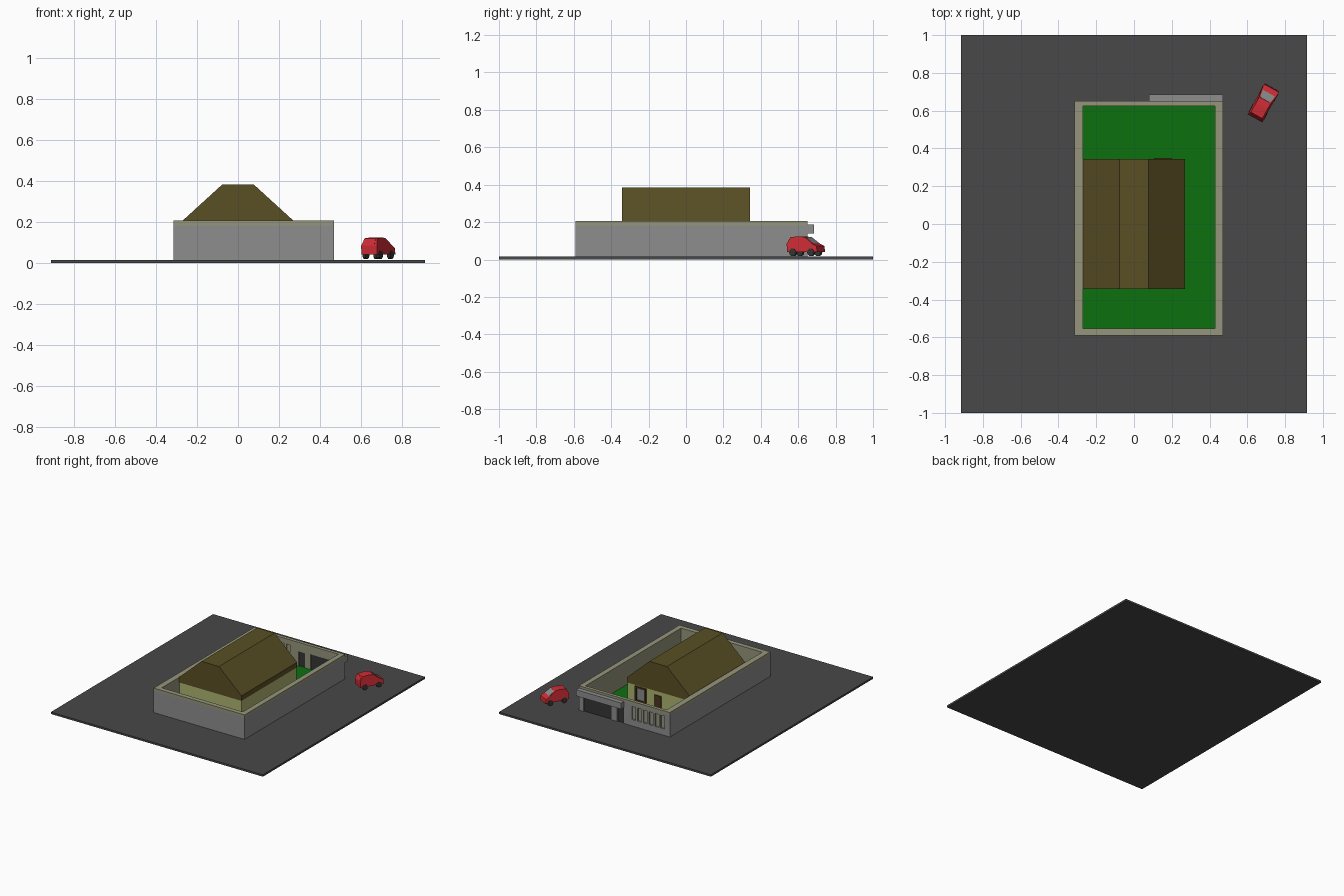
import bpy, bmesh, math
from mathutils import Matrix

if "Cube" in bpy.data.objects:
    bpy.data.objects.remove(bpy.data.objects["Cube"])


def mat(name, r, g, b):
    m = bpy.data.materials.new(name)
    m.diffuse_color = (r, g, b, 1)
    m.use_nodes = True
    m.node_tree.nodes["Principled BSDF"].inputs["Base Color"].default_value = m.diffuse_color
    return m


ASPHALT = mat("asphalt", .065, .065, .065)
GREY = mat("wall_grey", .27, .27, .27)
BEIGE = mat("beige", .30, .30, .20)
GREEN = mat("grass_green", .004, .16, .005)
ROOF = mat("roof_brown", .10, .078, .018)
CREAM = mat("cream_yellow", .42, .45, .16)
WOOD = mat("dark_wood", .065, .035, .012)
DARK = mat("charcoal", .035, .035, .035)
RED = mat("car_red", .62, .025, .035)
GLASS = mat("glass_grey", .25, .26, .26)


def finish(name, bm, mats):
    bmesh.ops.recalc_face_normals(bm, faces=bm.faces)
    me = bpy.data.meshes.new(name)
    bm.to_mesh(me)
    bm.free()
    for m in mats:
        me.materials.append(m)
    ob = bpy.data.objects.new(name, me)
    bpy.context.collection.objects.link(ob)
    return ob


def boxes(name, m, *spans):
    """Boxes given as (x0, x1, y0, y1, z0, z1), joined in one object."""
    bm = bmesh.new()
    for x0, x1, y0, y1, z0, z1 in spans:
        mtx = (Matrix.Translation(((x0 + x1) / 2, (y0 + y1) / 2, (z0 + z1) / 2))
               @ Matrix.Diagonal((x1 - x0, y1 - y0, z1 - z0, 1)))
        bmesh.ops.create_cube(bm, size=1, matrix=mtx)
    return finish(name, bm, [m])


def prism(points, a, b, place):
    """Extrude a 2D profile from a to b; place(u, v, w) gives 3D."""
    bm = bmesh.new()
    ends = [[bm.verts.new(place(u, v, w)) for u, v in points] for w in (a, b)]
    n = len(points)
    bm.faces.new(ends[0])
    bm.faces.new(ends[1])
    for i in range(n):
        j = (i + 1) % n
        bm.faces.new((ends[0][i], ends[0][j], ends[1][j], ends[1][i]))
    return bm


# site
G = .015
boxes("paved_ground", ASPHALT, (-.915, .915, -1, 1, 0, G))
boxes("lawn", GREEN, (-.28, .44, -.56, .63, G, .021))

# perimeter wall: grey outside, beige lining and coping
X0, X1, Y0, Y1 = -.315, .47, -.59, .65      # outer
A0, A1, B0, B1 = -.27, .43, -.553, .624     # inner
T, CAP, L = .183, .206, .008


def ring_top(z0, z1):
    return [(X0, A0, Y0, Y1, z0, z1), (A1, X1, Y0, Y1, z0, z1),
            (A0, A1, Y0, B0, z0, z1), (A0, A1, B1, Y1, z0, z1)]


boxes("wall_coping", BEIGE, *ring_top(T, CAP))
boxes("outer_wall", GREY,
      (X0, A0 - L, Y0, Y1, G, T), (A1 + L, X1, Y0, Y1, G, T),
      (A0 - L, A1 + L, Y0, B0 - L, G, T))
boxes("wall_lining", BEIGE,
      (A0 - L, A0, B0 - L, B1, G, T), (A1, A1 + L, B0 - L, B1, G, T),
      (A0, A1, B0 - L, B0, G, T))

# back wall with six slots, a door and a gate: (x0, x1, z0, z1)
slots = [(-.27 + .05 * i, -.237 + .05 * i, .065, .165) for i in range(6)]
door, gate = (.085, .14, G, .135), (.19, .43, G, .14)


def pierced(y0, y1):
    out, x = [], A0 - L
    for a, b, z0, z1 in slots + [door, gate]:
        if a > x:
            out.append((x, a, y0, y1, G, T))
        out.append((a, b, y0, y1, z1, T))
        if z0 > G:
            out.append((a, b, y0, y1, G, z0))
        x = b
    out.append((x, A1 + L, y0, y1, G, T))
    return out


boxes("back_wall", GREY, *pierced(B1 + .006, Y1))
boxes("back_wall_lining", BEIGE, *pierced(B1, B1 + .006))
boxes("slot_panels", BEIGE, *[(a, b, .633, .639, c, d) for a, b, c, d in slots])
boxes("gate_and_door", DARK, *[(a, b, .631, .641, c, d) for a, b, c, d in (door, gate)])
boxes("gate_canopy", GREY, (.08, .47, Y1, .685, .14, .188))

# house
boxes("house_walls", CREAM, (-.267, .267, -.338, .338, G, .17))
roof_profile = [(-.27, .168), (.27, .168), (.27, .207), (.076, .384),
                (-.076, .384), (-.27, .207)]
finish("house_roof", prism(roof_profile, -.343, .343, lambda u, v, w: (u, w, v)), [ROOF])
boxes("house_door", WOOD, (-.025, .035, .336, .343, G, .135))
boxes("window_frame", WOOD,
      (.105, .12, .336, .349, .045, .16), (.185, .2, .336, .349, .045, .16),
      (.12, .185, .336, .349, .148, .16), (.12, .185, .336, .349, .045, .057))
boxes("window_pane", GLASS, (.12, .185, .336, .342, .057, .148))

# car, built along +y then turned
place_car = Matrix.Translation((.685, .64, 0)) @ Matrix.Rotation(math.radians(-29), 4, 'Z')
car_profile = [(-.09, .04), (-.092, .085), (-.074, .12), (-.02, .124), (.015, .12),
               (.062, .085), (.09, .072), (.094, .04)]


def taper(u, v, w):
    return (w * (.78 if v > .1 else 1), u, v)


car = finish("car_body", prism(car_profile, -.044, .044, taper), [RED])
pane = [(.018, .1195), (.059, .0885), (.0605, .0895), (.0195, .1205)]
screen = finish("car_windscreen",
                prism(pane, -.036, .036, lambda u, v, w: (w * (.85 if u < .03 else 1), u, v)),
                [GLASS])
rear_pane = [(-.0885, .09), (-.0755, .116), (-.0775, .117), (-.0905, .091)]
rear = finish("car_rear_window",
              prism(rear_pane, -.03, .03, lambda u, v, w: (w * (.9 if v > .1 else 1), u, v)),
              [RED])

bm = bmesh.new()
for sx in (-1, 1):
    for y in (-.055, .055):
        bmesh.ops.create_cone(
            bm, cap_ends=True, segments=12, radius1=.021, radius2=.021, depth=.016,
            matrix=Matrix.Translation((sx * .038, y, .039)) @ Matrix.Rotation(math.pi / 2, 4, 'Y'))
wheels = finish("car_wheels", bm, [DARK])
for ob in (car, screen, rear, wheels):
    ob.matrix_world = place_car
